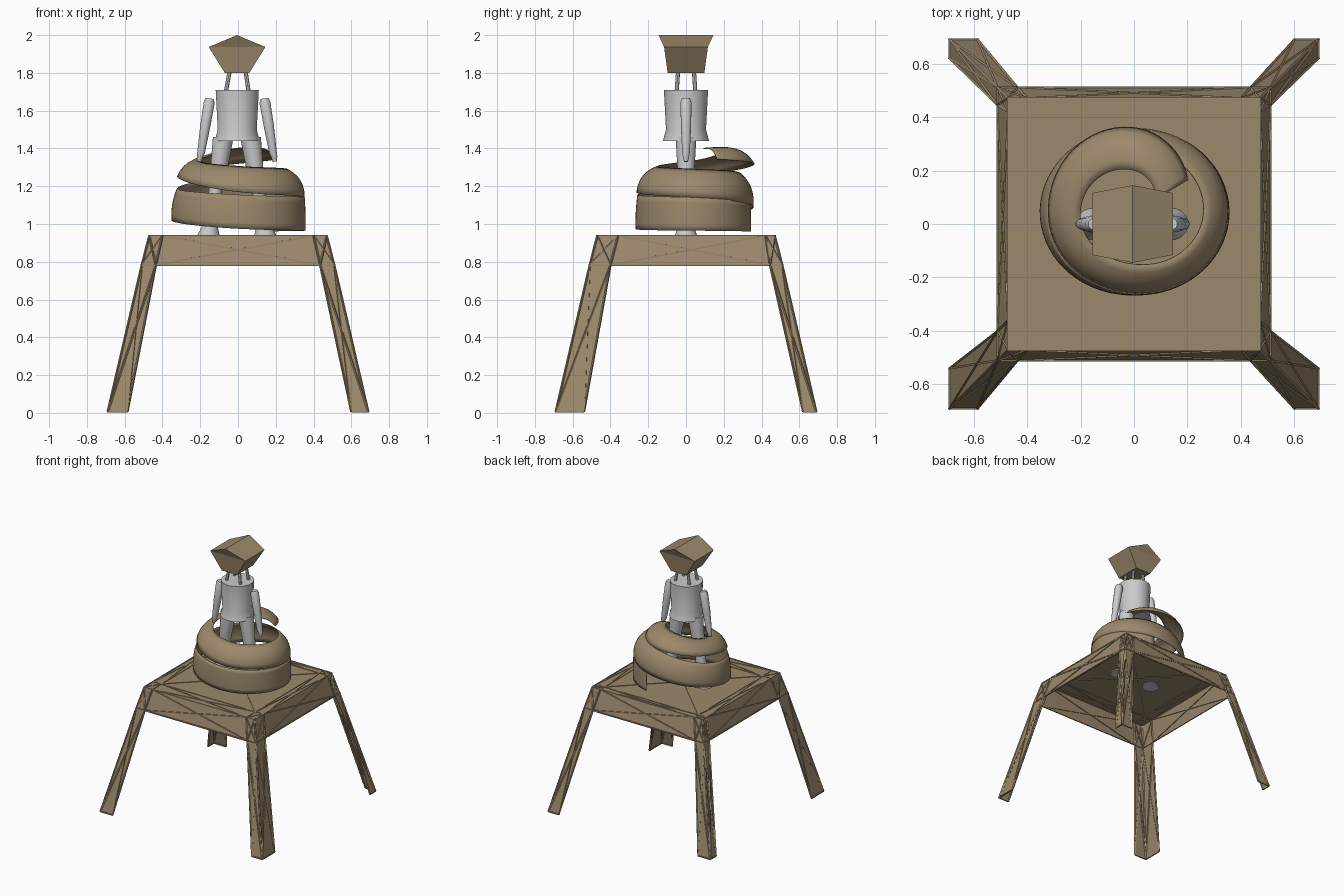
import bpy, bmesh, math
from mathutils import Vector

if "Cube" in bpy.data.objects:
    bpy.data.objects.remove(bpy.data.objects["Cube"])

tan = bpy.data.materials.new("tan")
tan.diffuse_color = (0.33, 0.25, 0.15, 1)
tan.use_nodes = True
tan.node_tree.nodes["Principled BSDF"].inputs["Base Color"].default_value = tan.diffuse_color


def finish(bm, name, mat=None, smooth=False, normals=True):
    if normals:
        bmesh.ops.recalc_face_normals(bm, faces=bm.faces[:])
    me = bpy.data.meshes.new(name)
    bm.to_mesh(me)
    bm.free()
    ob = bpy.data.objects.new(name, me)
    bpy.context.collection.objects.link(ob)
    if mat:
        me.materials.append(mat)
    if smooth:
        bpy.ops.object.select_all(action='DESELECT')
        ob.select_set(True)
        bpy.context.view_layer.objects.active = ob
        bpy.ops.object.shade_smooth_by_angle(angle=math.radians(40))
    return ob


def tube(bm, pts, radii, n, axis=None):
    """Capped tube through points, one radius per point."""
    pts = [Vector(p) for p in pts]
    q = (Vector(axis) if axis else pts[-1] - pts[0]).to_track_quat('Z', 'Y')
    rings = []
    for p, r in zip(pts, radii):
        rings.append([bm.verts.new(p + q @ Vector((r * math.cos(2 * math.pi * (i + .5) / n),
                                                   r * math.sin(2 * math.pi * (i + .5) / n), 0)))
                      for i in range(n)])
    for a, b in zip(rings, rings[1:]):
        for i in range(n):
            bm.faces.new((a[i], a[(i + 1) % n], b[(i + 1) % n], b[i]))
    bm.faces.new(rings[0][::-1])
    bm.faces.new(rings[-1])


def panels(name, quads):
    """Thin sheets framed and cross-braced with slim bars."""
    bm = bmesh.new()
    done = set()
    for q in quads:
        bm.faces.new([bm.verts.new(p) for p in q])
        for i, j in ((0, 1), (1, 2), (2, 3), (3, 0), (0, 2), (1, 3)):
            key = frozenset((q[i], q[j]))
            if key not in done:
                done.add(key)
                tube(bm, (q[i], q[j]), (.006, .006), 4)
    return finish(bm, name, tan)


# Stand: grid lines at the top, apron bottom and foot levels
Z = (.938, .782, .006)
X = ((-.47, -.40, .40, .47), (-.51, -.435, .435, .51), (-.69, -.585, .60, .69))
Y = ((-.47, -.36, .42, .47), (-.51, -.40, .445, .51), (-.69, -.54, .62, .69))


def P(k, i, j):
    return (X[k][i], Y[k][j], Z[k])


panels("stand_top", [(P(0, i, j), P(0, i + 1, j), P(0, i + 1, j + 1), P(0, i, j + 1))
                     for i in range(3) for j in range(3)])
apron = []
for s in (0, 3):
    for i in range(3):
        apron.append((P(1, i, s), P(1, i + 1, s), P(0, i + 1, s), P(0, i, s)))
        apron.append((P(1, s, i), P(1, s, i + 1), P(0, s, i + 1), P(0, s, i)))
panels("stand_apron", apron)

# Four splayed legs of L-shaped section
for yn, j in (("front", 0), ("back", 3)):
    for xn, i in (("left", 0), ("right", 3)):
        ii, jj = (1 if i == 0 else 2), (1 if j == 0 else 2)
        panels(f"{yn}_{xn}_stand_leg",
               [(P(2, i, j), P(2, ii, j), P(1, ii, j), P(1, i, j)),
                (P(2, i, j), P(2, i, jj), P(1, i, jj), P(1, i, j))])

# Spiral ribbon: outer radius, lower z, inner radius, upper z at each quarter turn
KEYS = ((.305, .96, .30, 1.11), (.355, .965, .352, 1.14), (.31, .975, .30, 1.155),
        (.35, 1.02, .32, 1.19), (.31, 1.09, .245, 1.265), (.35, 1.14, .26, 1.29),
        (.305, 1.17, .195, 1.305), (.32, 1.25, .20, 1.335), (.315, 1.32, .155, 1.40),
        (.20, 1.35, .07, 1.395))


def spline(t):
    k = min(int(t), len(KEYS) - 2)
    f = t - k
    a, b, c, d = (KEYS[max(0, min(len(KEYS) - 1, k + o))] for o in (-1, 0, 1, 2))
    return [q + .5 * f * (r - p + f * (2 * p - 5 * q + 4 * r - s + f * (3 * (q - r) + s - p)))
            for p, q, r, s in zip(a, b, c, d)]


bm = bmesh.new()
rows = []
N, M = 150, 6
for n in range(N + 1):
    t = .2 + (8.66 - .2) * n / N
    ro, zo, ri, zi = spline(t)
    ang = math.pi / 2 * (1 - t)
    row = []
    for m in range(M + 1):
        f = m / M
        bulge = 4 * f * (1 - f) * .16
        r = ro + (ri - ro) * f + bulge * (zi - zo) * min(1, (ro - ri) * 12)
        z = zo + (zi - zo) * f + bulge * (ro - ri)
        row.append(bm.verts.new((r * math.cos(ang), .045 + r * math.sin(ang), z)))
    rows.append(row)
for a, b in zip(rows, rows[1:]):
    for m in range(M):
        bm.faces.new((a[m], b[m], b[m + 1], a[m + 1]))
ribbon = finish(bm, "spiral_ribbon", tan, smooth=True)
mod = ribbon.modifiers.new("thickness", 'SOLIDIFY')
mod.thickness = .005
mod.offset = 0

# Torso with flared hem
bm = bmesh.new()
tube(bm, [(-.004, 0, z) for z in (1.44, 1.50, 1.71)], (.122, .106, .117), 14, (0, 0, 1))
finish(bm, "torso", smooth=True)

for side, s in (("left", -1), ("right", 1)):
    # Leg with flared foot
    bm = bmesh.new()
    tube(bm, [(s * x - .006, 0, z) for x, z in
              ((.15, .93), (.15, .945), (.143, .99), (.112, 1.18), (.105, 1.22), (.072, 1.46))],
         (.06, .058, .042, .036, .042, .056), 16, (0, 0, 1))
    finish(bm, f"{side}_leg", smooth=True)
    # Tapering arm
    bm = bmesh.new()
    tube(bm, [(s * x - .005, 0, z) for x, z in
              ((.199, 1.33), (.197, 1.355), (.19, 1.38), (.168, 1.52), (.147, 1.645), (.145, 1.665))],
         (.011, .017, .021, .028, .030, .022), 12)
    finish(bm, f"{side}_arm", smooth=True)

# Four slim neck rods
bm = bmesh.new()
for sx in (-1, 1):
    for sy in (-1, 1):
        tube(bm, [(sx * .062 - .004, sy * .05, 1.69), (sx * .042 - .002, sy * .042, 1.81)],
             (.011, .011), 8)
finish(bm, "neck_rods", smooth=True)

# Five-sided head block, roof ridge longer than the base
bm = bmesh.new()
ends = [[bm.verts.new((x - .005, s * y, z)) for x, y, z in
         ((-.065, .097, 1.80), (.065, .097, 1.80), (.15, .116, 1.937), (0, .145, 2.0), (-.15, .116, 1.937))]
        for s in (-1, 1)]
for e in ends:
    # end walls fold across the shoulder line
    bm.faces.new((e[0], e[1], e[2], e[4]))
    bm.faces.new((e[4], e[2], e[3]))
for i in range(5):
    k = (i + 1) % 5
    bm.faces.new((ends[0][i], ends[0][k], ends[1][k], ends[1][i]))
finish(bm, "head_block", tan)
